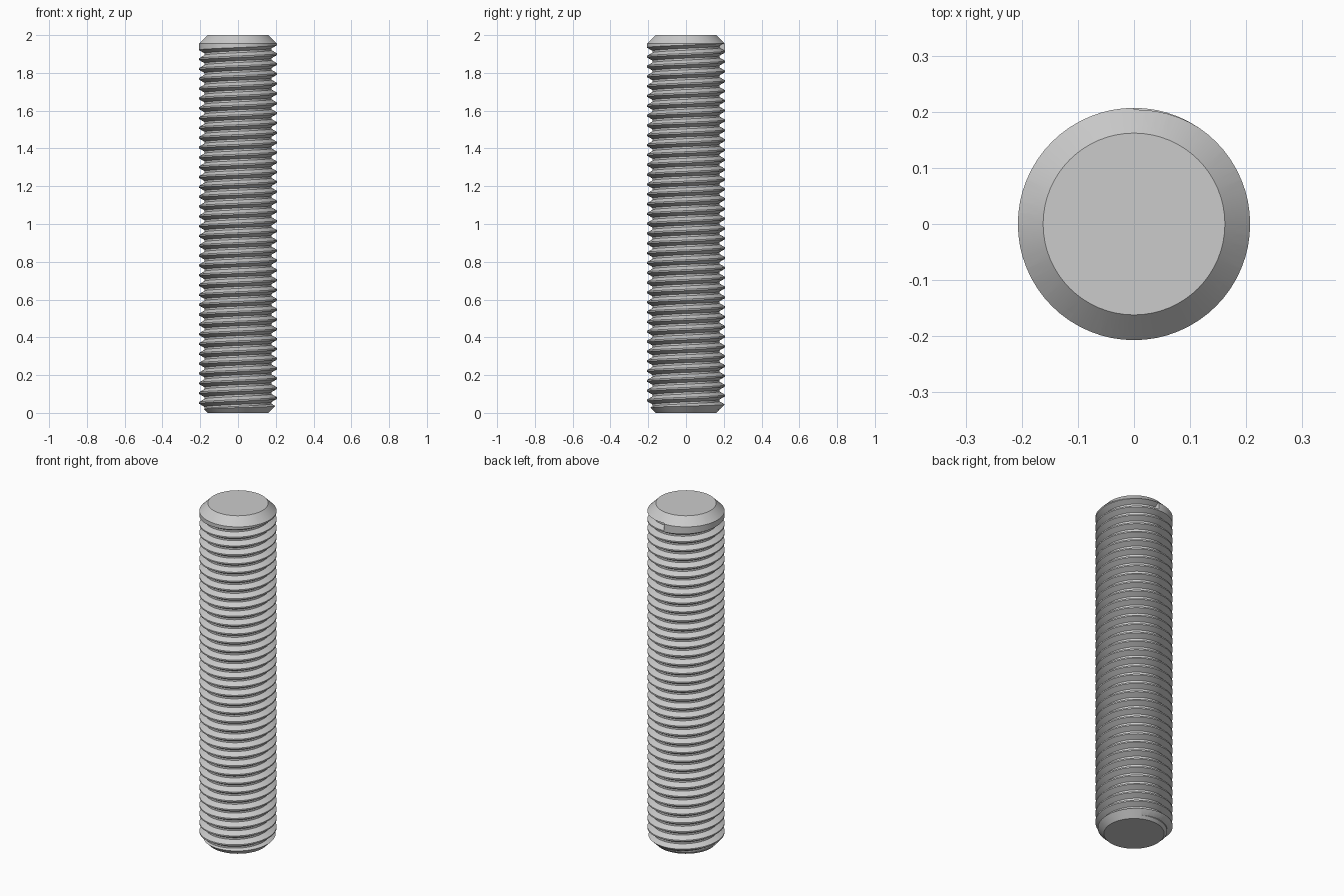
import bpy, bmesh, math

cube = bpy.data.objects.get("Cube")
if cube:
    bpy.data.objects.remove(cube, do_unlink=True)

R = 0.207           # crest radius
PITCH = 0.052
DEPTH = 0.03
CHAMFER = 0.045
SEG = 64            # steps per turn
TURNS = 39
END_ANGLE = math.pi / 2
GROOVE_TOP = 1.96   # upper lip of the groove where it stops

steel = bpy.data.materials.new("steel_grey")
steel.use_nodes = True
colour = (0.6, 0.6, 0.6, 1)
steel.diffuse_color = colour
steel.node_tree.nodes["Principled BSDF"].inputs["Base Color"].default_value = colour


def finish(bm, name):
    bmesh.ops.recalc_face_normals(bm, faces=bm.faces)
    mesh = bpy.data.meshes.new(name)
    bm.to_mesh(mesh)
    bm.free()
    mesh.materials.append(steel)
    obj = bpy.data.objects.new(name, mesh)
    bpy.context.collection.objects.link(obj)
    return obj


def threaded_rod():
    bm = bmesh.new()
    last = TURNS * SEG
    z_start = GROOVE_TOP - PITCH * (TURNS + 1)

    def row(count, radius, offset):
        verts = []
        for i in range(count):
            a = END_ANGLE + math.tau * i / SEG
            z = z_start + PITCH * (i / SEG + offset)
            verts.append(bm.verts.new((radius * math.cos(a), radius * math.sin(a), z)))
        return verts

    def ring(z):
        return [bm.verts.new((R * math.cos(END_ANGLE + math.tau * i / SEG),
                              R * math.sin(END_ANGLE + math.tau * i / SEG), z))
                for i in range(SEG)]

    # Helical rows: crest, crest edge, both root edges, next crest
    crest = row(last + SEG + 1, R, 0)
    edge = row(last + 1, R, 0.15)
    root_low = row(last + 1, R - DEPTH, 0.48)
    root_high = row(last + 1, R - DEPTH, 0.67)
    rows = [crest, edge, root_low, root_high, crest[SEG:]]
    for lower, upper in zip(rows, rows[1:]):
        for i in range(last):
            bm.faces.new((lower[i], lower[i + 1], upper[i + 1], upper[i]))

    # Plain ends and the flat walls where the groove starts and stops
    top, bottom = ring(2.1), ring(z_start - 0.1)
    for i in range(SEG):
        j = (i + 1) % SEG
        up = [crest[last + i], crest[last + i + 1], top[j], top[i]]
        if i == 0:
            up += [crest[last + SEG], edge[last]]
        bm.faces.new(up)
        down = [bottom[i], bottom[j], crest[i + 1], crest[i]]
        if i == SEG - 1:
            down = [bottom[i], bottom[0], crest[0], edge[0], crest[SEG], crest[i]]
        bm.faces.new(down)
    for k in (0, last):
        bm.faces.new((edge[k], root_low[k], root_high[k], crest[k + SEG]))
    bm.faces.new(top)
    bm.faces.new(bottom)
    return finish(bm, "threaded_rod")


def end_envelope():
    # Double cone that trims both ends to 45 degree chamfers
    bm = bmesh.new()
    tip = R - CHAMFER
    rings = []
    for r, z in ((tip, 0), (tip + 0.2, 0.2), (tip + 0.2, 1.8), (tip, 2)):
        rings.append([bm.verts.new((r * math.cos(math.tau * i / SEG),
                                    r * math.sin(math.tau * i / SEG), z))
                      for i in range(SEG)])
    for a, b in zip(rings, rings[1:]):
        for i in range(SEG):
            j = (i + 1) % SEG
            bm.faces.new((a[i], a[j], b[j], b[i]))
    bm.faces.new(rings[0])
    bm.faces.new(rings[-1])
    return finish(bm, "end_envelope")


rod = threaded_rod()
envelope = end_envelope()
envelope.hide_render = True

trim = rod.modifiers.new("chamfer_ends", "BOOLEAN")
trim.operation = "INTERSECT"
trim.solver = "EXACT"
trim.object = envelope
bpy.ops.object.select_all(action="DESELECT")
rod.select_set(True)
bpy.context.view_layer.objects.active = rod
bpy.ops.object.modifier_apply(modifier=trim.name)
bpy.data.objects.remove(envelope, do_unlink=True)
bpy.ops.object.shade_smooth_by_angle(angle=math.radians(25))
